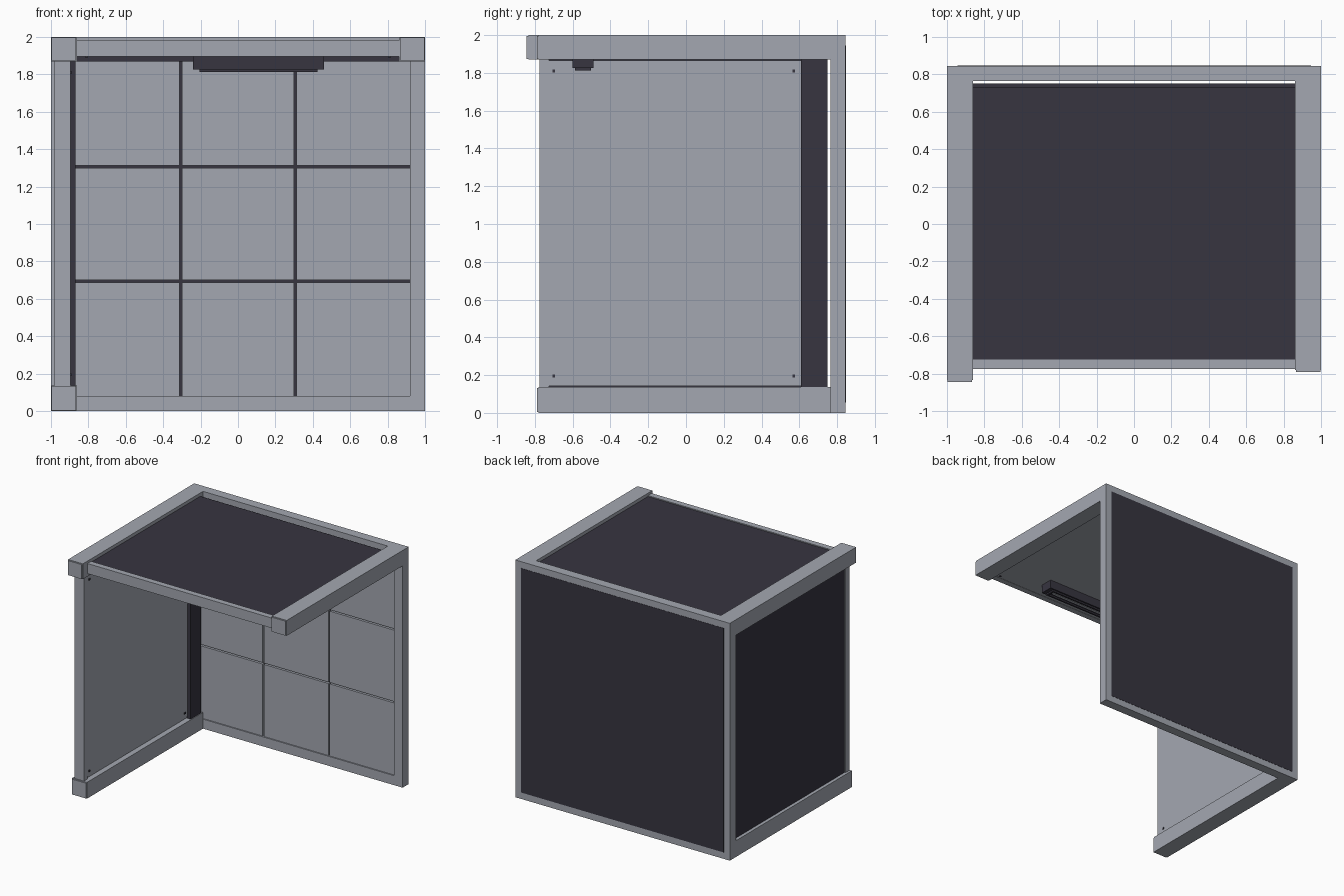
import bpy, bmesh

if "Cube" in bpy.data.objects:
    bpy.data.objects.remove(bpy.data.objects["Cube"])


def material(name, rgb):
    m = bpy.data.materials.new(name)
    m.diffuse_color = (*rgb, 1)
    m.use_nodes = True
    m.node_tree.nodes["Principled BSDF"].inputs["Base Color"].default_value = m.diffuse_color
    return m


LIGHT = material("light_grey", (0.37, 0.39, 0.44))
DARK = material("dark_slate", (0.038, 0.035, 0.051))


def boxes(name, mat, spans):
    """One object from boxes given as (x0, x1, y0, y1, z0, z1)."""
    bm = bmesh.new()
    for x0, x1, y0, y1, z0, z1 in spans:
        made = bmesh.ops.create_cube(bm, size=1)
        for v in made["verts"]:
            v.co = ((x0 + x1) / 2 + v.co.x * (x1 - x0),
                    (y0 + y1) / 2 + v.co.y * (y1 - y0),
                    (z0 + z1) / 2 + v.co.z * (z1 - z0))
    me = bpy.data.meshes.new(name)
    bm.to_mesh(me)
    bm.free()
    me.materials.append(mat)
    ob = bpy.data.objects.new(name, me)
    bpy.context.collection.objects.link(ob)
    return ob


# Back wall: square frame around a 3 x 3 grid of tiles
F0, F1 = 0.765, 0.845
boxes("back_frame", LIGHT, [
    (-1, -0.92, F0, F1, 0, 2), (0.92, 1, F0, F1, 0, 2),
    (-0.92, 0.92, F0, F1, 0, 0.08), (-0.92, 0.92, F0, F1, 1.92, 2)])
boxes("back_outer_panel", DARK, [(-0.945, 0.945, 0.80, 0.847, 0.055, 1.945)])
pitch, gap = 0.6133, 0.006
boxes("back_tiles", LIGHT, [
    (-0.92 + i * pitch + gap * (i > 0), -0.92 + (i + 1) * pitch - gap * (i < 2),
     0.775, 0.801,
     0.08 + k * pitch + gap * (k > 0), 0.08 + (k + 1) * pitch - gap * (k < 2))
    for i in range(3) for k in range(3)])

# Corner beams running front to back
for name, x0, y0, z0, z1 in (("top_left_beam", -1, -0.835, 1.87, 2),
                             ("top_right_beam", 0.862, -0.78, 1.87, 2),
                             ("bottom_left_beam", -1, -0.78, 0, 0.137)):
    boxes(name, LIGHT, [(x0, x0 + 0.138, y0, F0, z0, z1)])
    # thin end cap
    boxes(name + "_cap", LIGHT, [(x0 + 0.004, x0 + 0.134, y0 - 0.01, y0,
                                  z0 + 0.004, z1 - 0.004)])

# Left wall: front post, outer panel, inner panel and rear trim
boxes("left_post", LIGHT, [(-0.98, -0.895, -0.775, -0.725, 0.137, 1.87)])
boxes("left_outer_panel", DARK, [(-0.972, -0.93, -0.725, 0.75, 0.137, 1.87)])
boxes("left_inner_panel", LIGHT, [(-0.93, -0.902, -0.725, 0.61, 0.142, 1.865),
                                  (-0.91, -0.897, -0.725, 0.61, 0.16, 1.845)])
boxes("left_rear_trim", DARK, [(-0.93, -0.868, 0.61, 0.75, 0.137, 1.87)])

# Ceiling: same layers turned on their side
boxes("ceiling_front_rail", LIGHT, [(-0.862, 0.862, -0.775, -0.725, 1.895, 1.98)])
boxes("ceiling_outer_panel", DARK, [(-0.862, 0.862, -0.725, 0.73, 1.93, 1.972)])
boxes("ceiling_inner_panel", LIGHT, [(-0.862, 0.862, -0.725, 0.61, 1.902, 1.93),
                                     (-0.84, 0.84, -0.725, 0.61, 1.897, 1.91)])
boxes("ceiling_rear_trim", DARK, [(-0.862, 0.862, 0.61, 0.75, 1.87, 1.955)])

# Screws in the panel corners
s = 0.007
boxes("left_wall_screws", DARK, [
    (-0.90, -0.891, y - s, y + s, z - s, z + s)
    for y in (-0.70, 0.57) for z in (0.195, 1.81)])
boxes("ceiling_screws", DARK, [
    (x - s, x + s, y - s, y + s, 1.891, 1.90)
    for x in (-0.81, 0.81) for y in (-0.70, 0.57)])

# Lamp under the ceiling: housing with a raised rim round a recessed panel
X0, X1, Y0, Y1 = -0.24, 0.46, -0.60, -0.49
boxes("lamp_housing", DARK, [(X0, X1, Y0, Y1, 1.825, 1.90)])
a, b, w = 0.035, 0.012, 0.015
boxes("lamp_rim", DARK, [
    (X0 + a, X1 - a, Y0 + b, Y0 + b + w, 1.812, 1.826),
    (X0 + a, X1 - a, Y1 - b - w, Y1 - b, 1.812, 1.826),
    (X0 + a, X0 + a + w, Y0 + b + w, Y1 - b - w, 1.812, 1.826),
    (X1 - a - w, X1 - a, Y0 + b + w, Y1 - b - w, 1.812, 1.826)])
boxes("lamp_strip", LIGHT, [(X0 + 0.07, X1 - 0.07, -0.555, -0.535, 1.821, 1.826)])
